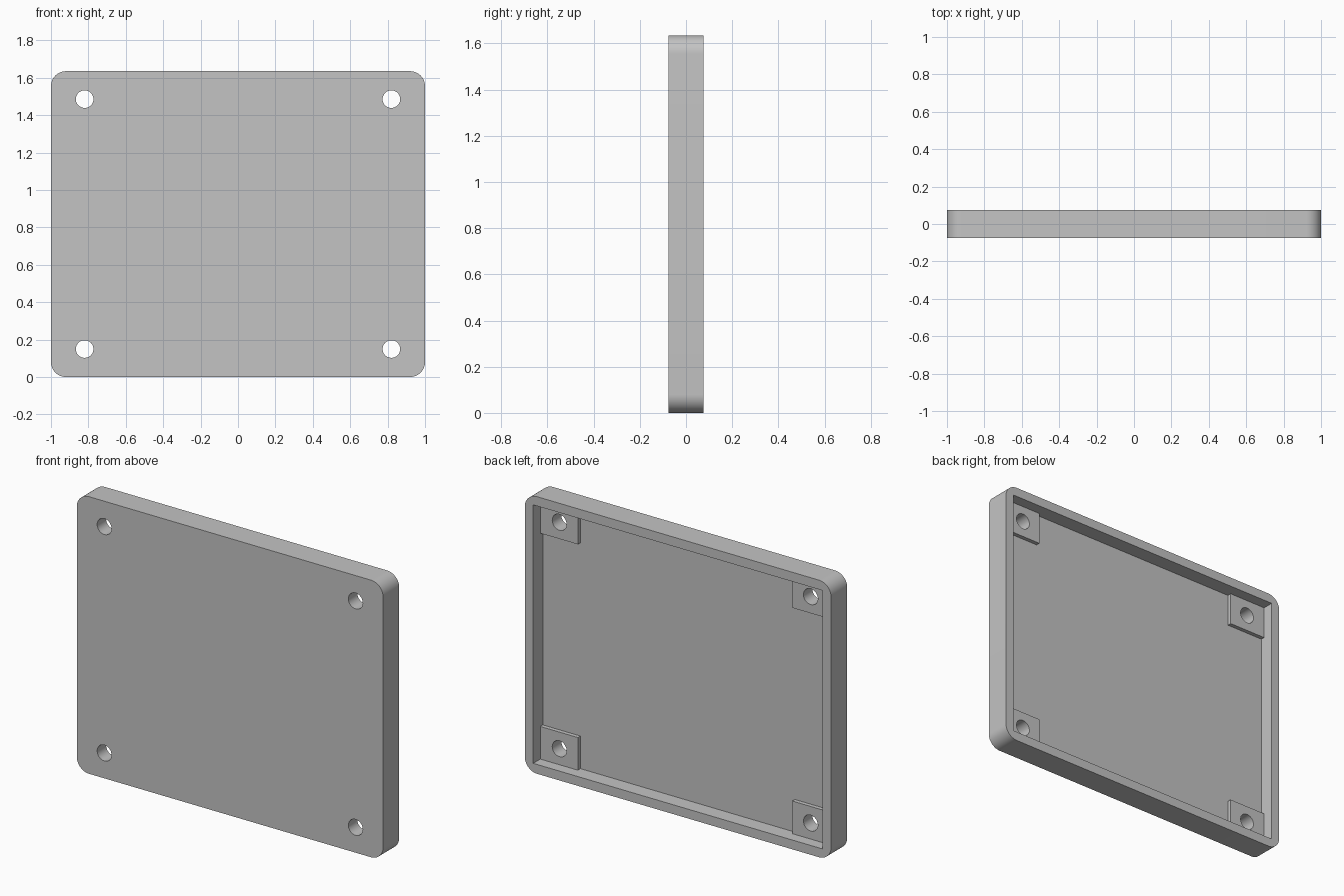
import bpy
import bmesh
import math
from mathutils import Matrix, Vector

cube = bpy.data.objects.get("Cube")
if cube:
    bpy.data.objects.remove(cube, do_unlink=True)

WIDTH, HEIGHT, DEPTH = 2.0, 1.635, 0.15
RADIUS = 0.08           # outer corner rounding
WALL, FLOOR = 0.055, 0.06
PAD_RISE = 0.024
HOLE_X, HOLE_Z, HOLE_R = 0.82, 0.668, 0.047
FRONT, MID = -DEPTH / 2, HEIGHT / 2

grey = bpy.data.materials.new("plain grey")
grey.use_nodes = True
colour = (0.55, 0.55, 0.55, 1)
grey.diffuse_color = colour
grey.node_tree.nodes["Principled BSDF"].inputs["Base Color"].default_value = colour


def make_object(name, bm):
    bmesh.ops.recalc_face_normals(bm, faces=bm.faces)
    mesh = bpy.data.meshes.new(name)
    bm.to_mesh(mesh)
    bm.free()
    mesh.materials.append(grey)
    obj = bpy.data.objects.new(name, mesh)
    bpy.context.collection.objects.link(obj)
    return obj


def box(name, low, high):
    low, high = Vector(low), Vector(high)
    bm = bmesh.new()
    bmesh.ops.create_cube(bm, size=1, matrix=Matrix.Translation((low + high) / 2)
                          @ Matrix.Diagonal((*(high - low), 1)))
    return make_object(name, bm)


def combine(target, tool, operation):
    mod = target.modifiers.new(tool.name, "BOOLEAN")
    mod.operation, mod.solver, mod.object = operation, "EXACT", tool
    bpy.context.view_layer.objects.active = target
    bpy.ops.object.modifier_apply(modifier=mod.name)
    bpy.data.objects.remove(tool, do_unlink=True)


# Rounded slab, extruded from front to back
bm = bmesh.new()
outline = []
for corner, (sx, sz) in enumerate([(1, 1), (-1, 1), (-1, -1), (1, -1)]):
    for step in range(13):
        angle = math.pi / 2 * (corner + step / 12)
        outline.append(bm.verts.new((
            sx * (WIDTH / 2 - RADIUS) + RADIUS * math.cos(angle), FRONT,
            MID + sz * (MID - RADIUS) + RADIUS * math.sin(angle))))
face = bm.faces.new(outline)
extruded = bmesh.ops.extrude_face_region(bm, geom=[face])["geom"]
bmesh.ops.translate(bm, vec=(0, DEPTH, 0),
                    verts=[v for v in extruded if isinstance(v, bmesh.types.BMVert)])
cover = make_object("cover_plate", bm)

# Square-cornered recess open to the back
inner = WIDTH / 2 - WALL
combine(cover, box("recess", (-inner, FRONT + FLOOR, WALL),
                   (inner, DEPTH, HEIGHT - WALL)), "DIFFERENCE")

# Raised corner pads, sunk slightly into the floor and walls
corners = [(sx, sz) for sx in (-1, 1) for sz in (-1, 1)]
for sx, sz in corners:
    xs = sorted((sx * 0.70, sx * (inner + 0.01)))
    zs = sorted((MID + sz * 0.57, MID + sz * (MID - WALL + 0.01)))
    pad = box("corner_pad", (xs[0], FRONT + FLOOR / 2, zs[0]),
              (xs[1], FRONT + FLOOR + PAD_RISE, zs[1]))
    combine(cover, pad, "UNION")

# Screw holes through the pads
for sx, sz in corners:
    bm = bmesh.new()
    place = Matrix.Translation((sx * HOLE_X, 0, MID + sz * HOLE_Z))
    bmesh.ops.create_cone(bm, cap_ends=True, segments=40, radius1=HOLE_R,
                          radius2=HOLE_R, depth=1,
                          matrix=place @ Matrix.Rotation(math.pi / 2, 4, "X"))
    combine(cover, make_object("screw_hole", bm), "DIFFERENCE")

# Smooth the rounded corners and hole walls, keep hard edges
bpy.ops.object.select_all(action="DESELECT")
cover.select_set(True)
bpy.context.view_layer.objects.active = cover
bpy.ops.object.shade_smooth_by_angle(angle=math.radians(30))
